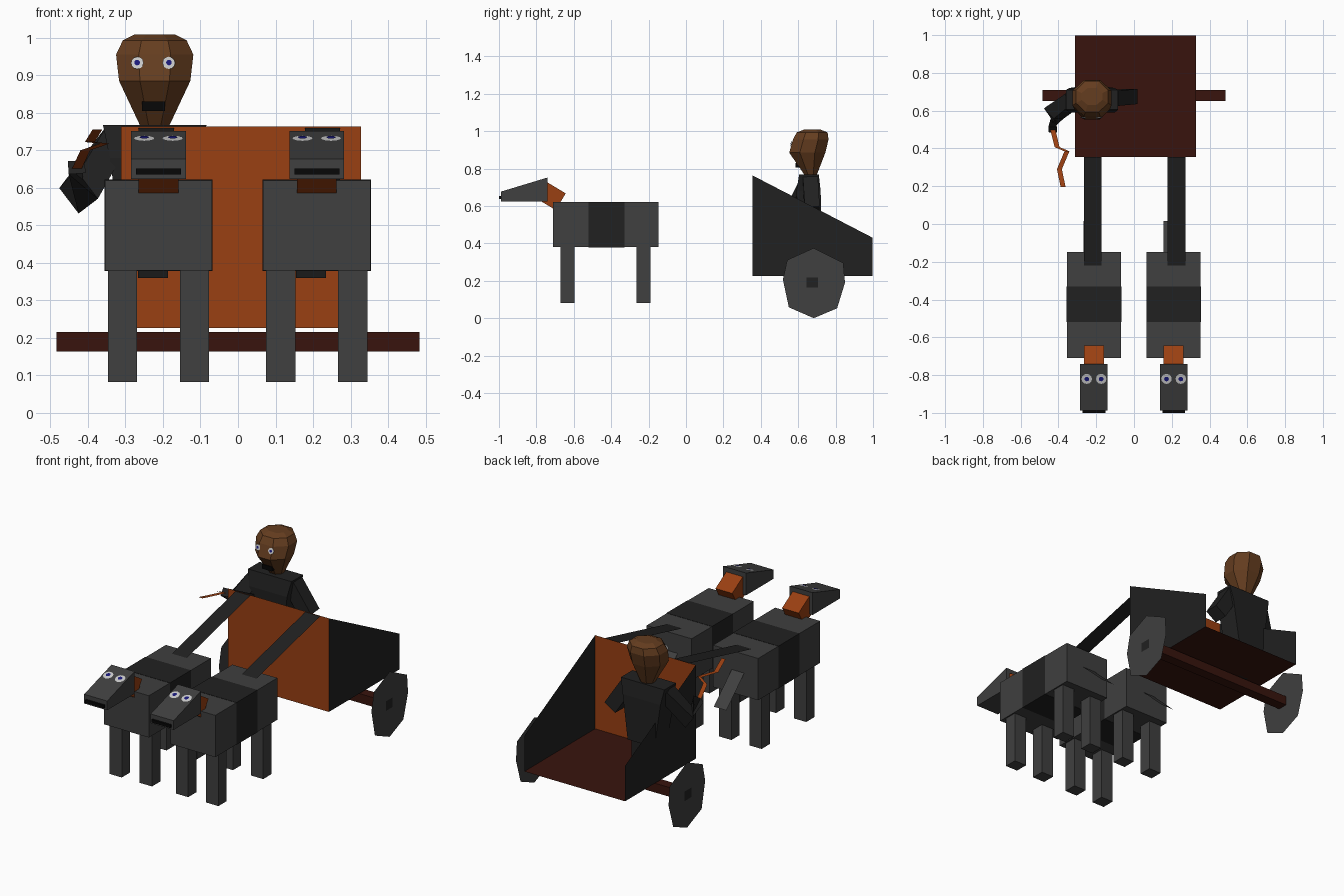
import bpy, math
from mathutils import Vector

if "Cube" in bpy.data.objects:
    bpy.data.objects.remove(bpy.data.objects["Cube"])


def mat(name, r, g, b):
    m = bpy.data.materials.new(name)
    m.diffuse_color = (r, g, b, 1)
    m.use_nodes = True
    m.node_tree.nodes["Principled BSDF"].inputs["Base Color"].default_value = m.diffuse_color
    return m


GREY = mat("grey", .05, .05, .05)
BLACK = mat("charcoal", .015, .015, .015)
ORANGE = mat("orange", .32, .05, .006)
RED = mat("dark_red", .04, .007, .004)
BROWN = mat("brown", .13, .047, .014)
WHITE = mat("eye_white", .6, .6, .6)
BLUE = mat("pupil_blue", .01, .01, .2)
INK = mat("ink", .002, .002, .002)


def mesh(name, verts, faces, m):
    me = bpy.data.meshes.new(name)
    me.from_pydata([tuple(v) for v in verts], [], faces)
    me.materials.append(m)
    ob = bpy.data.objects.new(name, me)
    bpy.context.collection.objects.link(ob)
    return ob


def sheet(name, pts, m):
    return mesh(name, pts, [list(range(len(pts)))], m)


def loft(name, rings, m):
    n = len(rings[0])
    faces = [[k * n + i, k * n + (i + 1) % n, (k + 1) * n + (i + 1) % n, (k + 1) * n + i]
             for k in range(len(rings) - 1) for i in range(n)]
    faces += [list(range(n))[::-1], [(len(rings) - 1) * n + i for i in range(n)]]
    return mesh(name, [p for r in rings for p in r], faces, m)


def rect(x0, x1, y0, y1, z):
    return [(x0, y0, z), (x1, y0, z), (x1, y1, z), (x0, y1, z)]


def box(name, x0, x1, y0, y1, z0, z1, m):
    return loft(name, [rect(x0, x1, y0, y1, z0), rect(x0, x1, y0, y1, z1)], m)


def prism(name, x0, x1, yz, m):
    # side profile extruded along x
    return loft(name, [[(x, y, z) for y, z in yz] for x in (x0, x1)], m)


def limb(name, path, widths, m):
    # square tube through a few joints
    path = [Vector(p) for p in path]
    rings = []
    for i, p in enumerate(path):
        d = (path[min(i + 1, len(path) - 1)] - path[max(i - 1, 0)]).normalized()
        u = d.cross(Vector((0, 1, 0))).normalized()
        v = d.cross(u)
        w = widths[i] / 2
        rings.append([p + u * a * w + v * b * w for a, b in ((-1, -1), (1, -1), (1, 1), (-1, 1))])
    return loft(name, rings, m)


def disc(name, centre, normal, r, m, n=12):
    rot = Vector(normal).to_track_quat('Z', 'Y')
    return sheet(name, [Vector(centre) + rot @ Vector((r * math.cos(t), r * math.sin(t), 0))
                        for t in (2 * math.pi * i / n for i in range(n))], m)


def eye(name, c, normal, r):
    disc(name + "_white", c, normal, r, WHITE)
    disc(name + "_pupil", Vector(c) + Vector(normal).normalized() * .003, normal, r * .45, BLUE)


# two horses
for side, cx in (("left", -.212), ("right", .21)):
    h = side + "_horse_"
    box(h + "body", cx - .143, cx + .143, -.71, -.147, .38, .62, GREY)
    box(h + "saddle_band", cx - .1445, cx + .1445, -.52, -.33, .3785, .6215, BLACK)
    for sx in (-1, 1):
        a, b = sorted((cx + sx * .057, cx + sx * .135))
        box(h + "front_leg", a, b, -.67, -.595, .082, .38, GREY)
        box(h + "back_leg", a, b, -.264, -.19, .082, .38, GREY)
        eye(h + "eye", (cx + sx * .038, -.82, .732), (0, -.29, .957), .028)
    prism(h + "neck", cx - .053, cx + .053,
          [(-.643, .667), (-.754, .734), (-.808, .645), (-.697, .578)], ORANGE)
    prism(h + "head", cx - .073, cx + .073,
          [(-.74, .752), (-.988, .677), (-.988, .624), (-.74, .624)], GREY)
    box(h + "mouth", cx - .06, cx + .06, -1, -.98, .636, .652, INK)
    # flat tail and rein strips
    sheet(h + "tail", [(cx - .055, -.15, .515), (cx + .025, -.15, .515),
                       (cx + .025, .015, .36), (cx - .055, .015, .36)], GREY)
    rx = -.218 if cx < 0 else .225
    sheet(h + "rein", [(rx - .047, -.22, .622), (rx + .047, -.22, .622),
                       (rx + .047, .356, .76), (rx - .047, .356, .76)], BLACK)

# chariot made of thin panels
L, R, F, B = -.312, .328, .356, .998
sheet("chariot_floor", rect(L, R, F, B, .226), RED)
sheet("chariot_front", [(L, F, .226), (R, F, .226), (R, F, .763), (L, F, .763)], ORANGE)
for x in (L, R):
    sheet("chariot_side", [(x, F, .226), (x, B, .226), (x, B, .43), (x, F, .763)], BLACK)

# axle, flat eight-sided wheels and square hubs
box("axle", -.484, .484, .65, .709, .163, .216, RED)
RIM = [(0, .185), (.158, .106), (.167, 0), (.125, -.137),
       (0, -.19), (-.133, -.132), (-.165, .017), (-.142, .121)]
for s in (-1, 1):
    sheet("wheel", [(s * .4845, .683 + y, .19 + z) for y, z in RIM], GREY)
    sheet("hub", [(s * .487, y, z) for y, z in ((.645, .163), (.707, .163), (.707, .218), (.645, .218))], BLACK)

# driver: legs, torso, arms
cx = -.222
for s in (-1, 1):
    a, b = sorted((cx + s * .005, cx + s * .07))
    box("driver_leg", a, b, .62, .71, .226, .46, BLACK)
loft("driver_torso", [rect(cx - .085, cx + .085, .605, .725, .43),
                      rect(cx - .12, cx + .12, .59, .72, .68),
                      rect(cx - .138, cx + .138, .605, .71, .768)], BLACK)
limb("driver_right_arm", [(-.325, .655, .735), (-.425, .585, .585), (-.43, .5, .655)],
     (.075, .085, .045), BLACK)
limb("driver_left_arm", [(-.12, .665, .735), (-.015, .675, .575)], (.08, .08), BLACK)

# driver head: faceted rings from chin to crown (z, half width, front y, back y)
rings = []
for z, rx, y0, y1 in ((.768, .04, .632, .70), (.885, .095, .552, .745),
                      (.955, .103, .572, .762), (.993, .085, .592, .757), (1.008, .055, .63, .72)):
    k = 1 / math.cos(math.pi / 8)
    rings.append([(cx + rx * k * math.cos(t), (y0 + y1) / 2 + (y1 - y0) / 2 * k * math.sin(t), z)
                  for t in (math.pi / 8 + i * math.pi / 4 for i in range(8))])
loft("driver_head", rings, BROWN)
for s in (-1, 1):
    eye("driver_eye", (-.2265 + s * .042, .563, .933), (s * .12, -1, .25), .017)
box("driver_mouth", -.256, -.195, .585, .63, .805, .83, INK)

# whip: zigzag ribbon
path = [(-.43, .5, .65), (-.407, .407, .70), (-.355, .385, .718), (-.395, .29, .722), (-.375, .195, .755)]
w = .013
verts = [(x + s * w, y, z) for x, y, z in path for s in (-1, 1)]
mesh("whip", verts, [[2 * i, 2 * i + 1, 2 * i + 3, 2 * i + 2] for i in range(len(path) - 1)], ORANGE)
